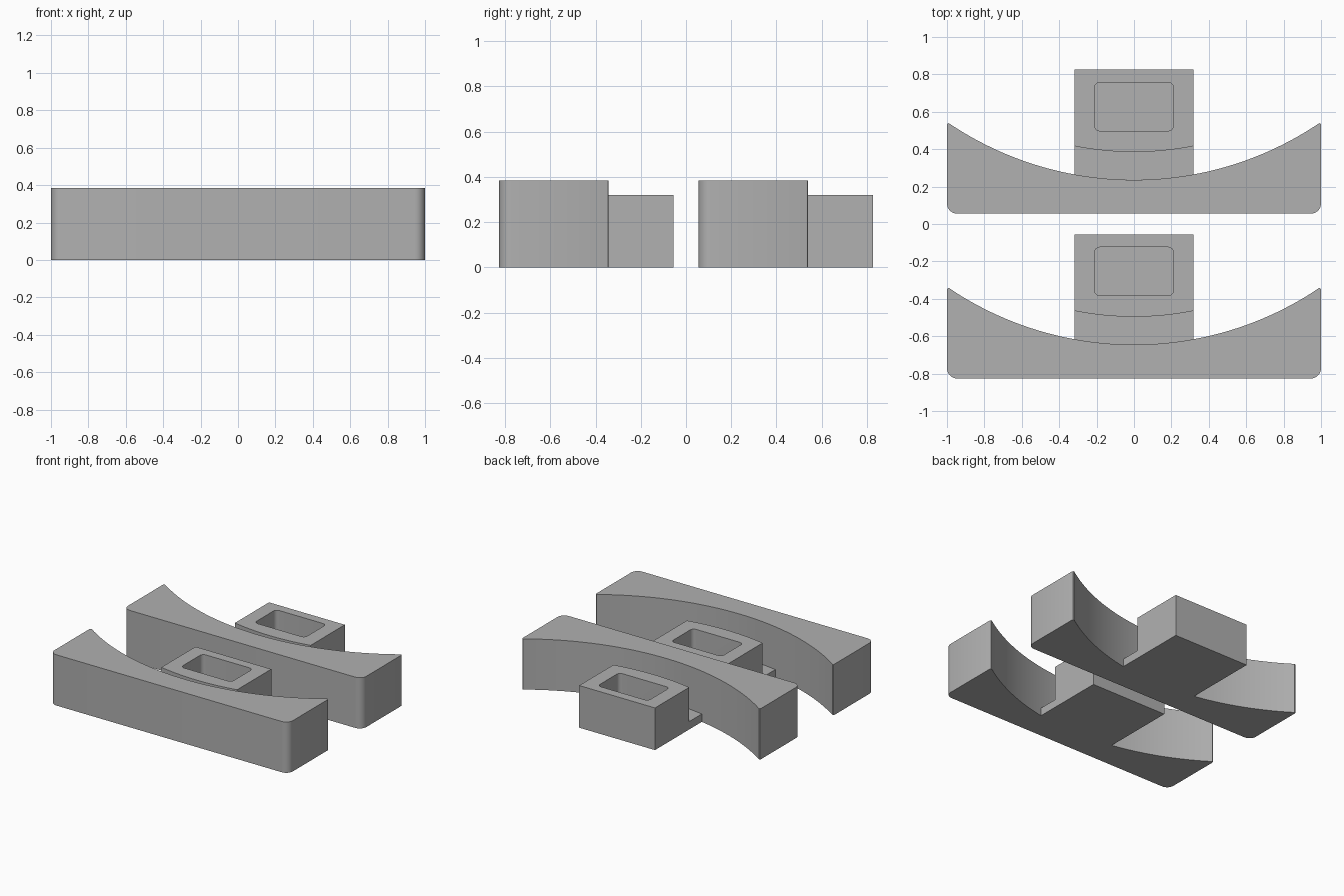
import bpy, bmesh, math

if "Cube" in bpy.data.objects:
    bpy.data.objects.remove(bpy.data.objects["Cube"])

PITCH = 0.881                 # spacing between the two identical pieces
ARC_R, ARC_Y = 1.769, 2.005   # radius and centre of the hollow back curve
GAP_R = ARC_R - 0.149         # concentric front curve of the clip block
BODY_H, BLOCK_H, PLATE_H = 0.385, 0.32, 0.06

grey = bpy.data.materials.new("plain grey")
grey.diffuse_color = (0.44, 0.44, 0.44, 1)
grey.use_nodes = True
grey.node_tree.nodes["Principled BSDF"].inputs["Base Color"].default_value = grey.diffuse_color


def arc(r, x0, x1, n):
    """Points on the curve of radius r, running from x0 to x1."""
    a0, a1 = math.asin(x0 / r), math.asin(x1 / r)
    angles = [a0 + (a1 - a0) * i / n for i in range(n + 1)]
    return [(r * math.sin(a), ARC_Y - r * math.cos(a)) for a in angles]


def corner(cx, cy, r, start, n=8):
    """Quarter-circle corner, counter-clockwise from start degrees."""
    angles = [math.radians(start + 90 * i / n) for i in range(n + 1)]
    return [(cx + r * math.cos(a), cy + r * math.sin(a)) for a in angles]


def prism(name, outline, z0, z1, dy):
    """Extrude a counter-clockwise outline from z0 to z1."""
    bm = bmesh.new()
    face = bm.faces.new([bm.verts.new((x, y + dy, z0)) for x, y in outline])
    top = bmesh.ops.extrude_face_region(bm, geom=[face])["geom"]
    for v in top:
        if isinstance(v, bmesh.types.BMVert):
            v.co.z = z1
    bmesh.ops.recalc_face_normals(bm, faces=bm.faces)
    mesh = bpy.data.meshes.new(name)
    bm.to_mesh(mesh)
    bm.free()
    mesh.materials.append(grey)
    ob = bpy.data.objects.new(name, mesh)
    bpy.context.collection.objects.link(ob)
    return ob


def smooth(ob):
    bpy.ops.object.select_all(action='DESELECT')
    ob.select_set(True)
    bpy.context.view_layer.objects.active = ob
    bpy.ops.object.shade_smooth_by_angle(angle=math.radians(30))


for label, dy in (("front", -PITCH), ("back", 0.0)):
    # Long body: rounded front corners, blunted tips, hollow back
    r, y0 = 0.055, 0.055
    outline = (corner(-1 + r, y0 + r, r, 180) + corner(1 - r, y0 + r, r, 270)
               + [(1, 0.53), (0.997, 0.537)]
               + arc(ARC_R, 0.99, -0.99, 48)
               + [(-0.997, 0.537), (-1, 0.53)])
    smooth(prism(label + "_body", outline, 0, BODY_H, dy))

    # Thin plate joining body and clip block
    smooth(prism(label + "_joining_plate",
                 arc(ARC_R, -0.318, 0.318, 16) + arc(GAP_R, 0.318, -0.318, 16),
                 0, PLATE_H, dy))

    # Clip block with curved front
    block = prism(label + "_clip_block",
                  arc(GAP_R, -0.318, 0.318, 16) + [(0.318, 0.826), (-0.318, 0.826)],
                  0, BLOCK_H, dy)

    # Rounded pocket sunk into the block
    px, ya, yb, pr = 0.212, 0.498, 0.757, 0.03
    pocket = (corner(px - pr, yb - pr, pr, 0, 6) + corner(-px + pr, yb - pr, pr, 90, 6)
              + corner(-px + pr, ya + pr, pr, 180, 6) + corner(px - pr, ya + pr, pr, 270, 6))
    cutter = prism(label + "_pocket_cutter", pocket, PLATE_H, 0.5, dy)
    mod = block.modifiers.new("pocket", 'BOOLEAN')
    mod.operation, mod.solver, mod.object = 'DIFFERENCE', 'EXACT', cutter
    bpy.context.view_layer.objects.active = block
    bpy.ops.object.modifier_apply(modifier=mod.name)
    bpy.data.objects.remove(cutter)
    smooth(block)
